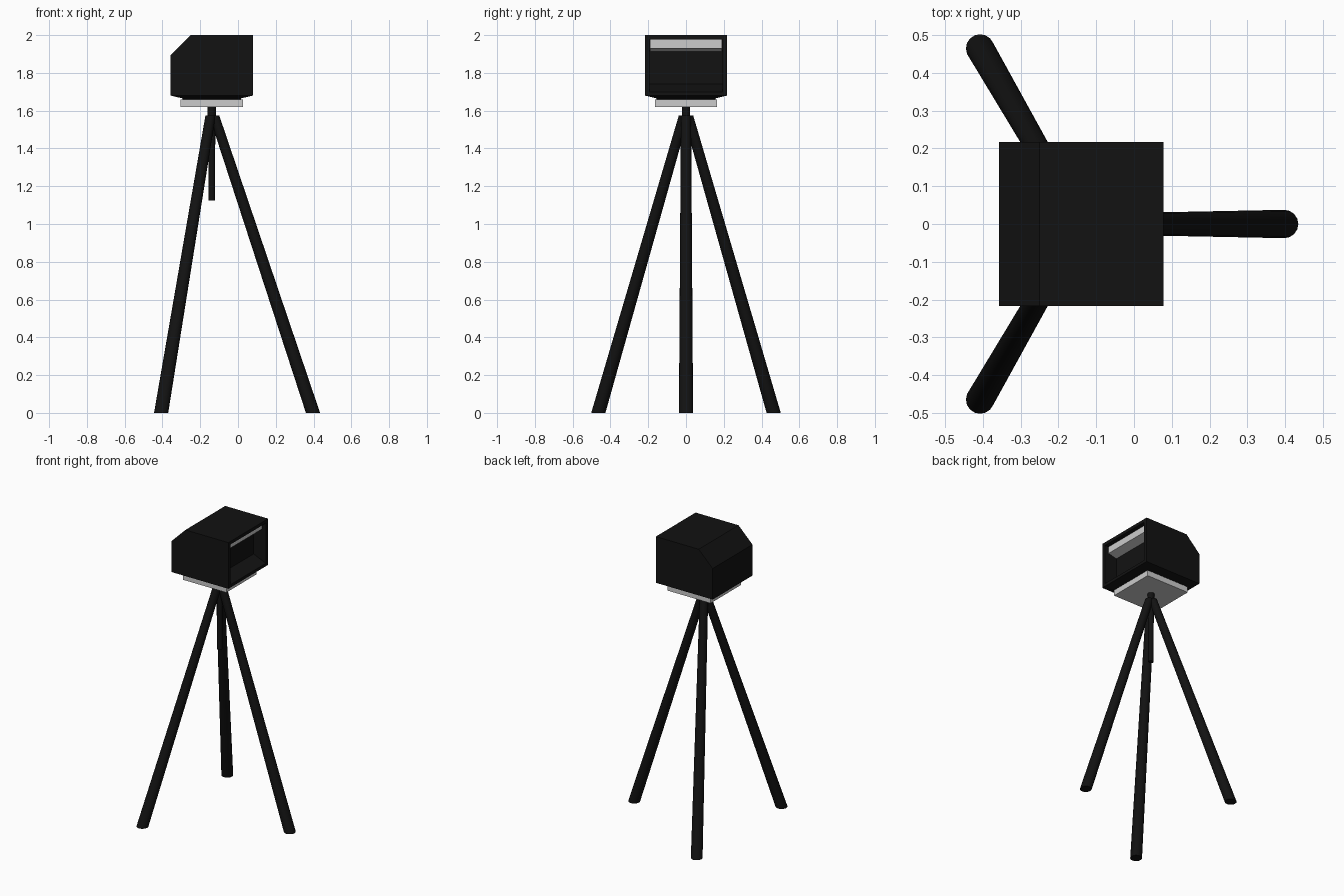
import bpy, bmesh
from math import cos, sin, pi

if "Cube" in bpy.data.objects:
    bpy.data.objects.remove(bpy.data.objects["Cube"])

CX = -0.139          # shared axis of head and tripod


def material(name, v):
    m = bpy.data.materials.new(name)
    m.diffuse_color = (v, v, v, 1)
    m.use_nodes = True
    m.node_tree.nodes["Principled BSDF"].inputs["Base Color"].default_value = m.diffuse_color
    return m


BLACK = material("black", 0.006)
GREY = material("pale_grey", 0.6)


def loft(name, rings, mat, smooth=False):
    """Skin a closed solid through rings of equal vertex count."""
    bm = bmesh.new()
    loops = [[bm.verts.new(p) for p in r] for r in rings]
    n = len(loops[0])
    for a, b in zip(loops, loops[1:]):
        for i in range(n):
            j = (i + 1) % n
            bm.faces.new((a[i], a[j], b[j], b[i]))
    bm.faces.new(loops[0][::-1])
    bm.faces.new(loops[-1])
    bmesh.ops.recalc_face_normals(bm, faces=bm.faces)
    me = bpy.data.meshes.new(name)
    bm.to_mesh(me)
    bm.free()
    me.materials.append(mat)
    ob = bpy.data.objects.new(name, me)
    bpy.context.collection.objects.link(ob)
    if smooth:
        bpy.ops.object.select_all(action='DESELECT')
        ob.select_set(True)
        bpy.context.view_layer.objects.active = ob
        bpy.ops.object.shade_smooth_by_angle()
    return ob


def prism(name, profile, half, mat):
    """Extrude an x-z profile across y."""
    return loft(name, [[(x, y, z) for x, z in profile] for y in (-half, half)], mat)


def square(h, z):
    return [(CX - h, -h, z), (CX + h, -h, z), (CX + h, h, z), (CX - h, h, z)]


def circle(x, y, z, r, n=16):
    return [(x + r * cos(2 * pi * i / n), y + r * sin(2 * pi * i / n), z) for i in range(n)]


# Head housing with sloped back edge
F, B = CX + 0.2175, CX - 0.2175
housing = prism("head_housing",
                [(B, 1.68), (F, 1.68), (F, 2.0), (-0.25, 2.0), (B, 1.895)], 0.2175, BLACK)

# Open recess in the +x face, with a sloping floor
cutter = prism("recess_cutter",
               [(0.1, 1.978), (-0.015, 1.978), (-0.015, 1.74), (F, 1.70), (0.1, 1.70)],
               0.192, BLACK)
cutter.hide_render = True
mod = housing.modifiers.new("recess", 'BOOLEAN')
mod.object = cutter
mod.operation = 'DIFFERENCE'
mod.solver = 'EXACT'
bpy.context.view_layer.objects.active = housing
bpy.ops.object.modifier_apply(modifier=mod.name)
bpy.data.objects.remove(cutter)

# Lamp strip at the top of the recess
prism("lamp_strip",
      [(0.05, 1.977), (0.05, 1.93), (-0.014, 1.914), (-0.014, 1.977)], 0.19, GREY)

# Tapered underside and mounting plate
loft("head_underside", [square(0.155, 1.665), square(0.2175, 1.68)], BLACK)
loft("mounting_plate", [square(0.165, 1.62), square(0.165, 1.66)], GREY)
loft("plate_spacer", [square(0.155, 1.659), square(0.155, 1.666)], BLACK)

# Centre column
loft("centre_column", [circle(CX, 0, 1.125, 0.017), circle(CX, 0, 1.35, 0.017),
                       circle(CX, 0, 1.58, 0.022), circle(CX, 0, 1.621, 0.022)], BLACK, True)

# Three splayed, tapering legs cut flat on the floor
for k in range(3):
    a = 2 * pi * k / 3
    foot, top = 0.536, 0.013
    loft(f"tripod_leg_{k + 1}",
         [circle(CX + foot * cos(a), foot * sin(a), 0, 0.0375),
          circle(CX + top * cos(a), top * sin(a), 1.574, 0.027)], BLACK, True)
